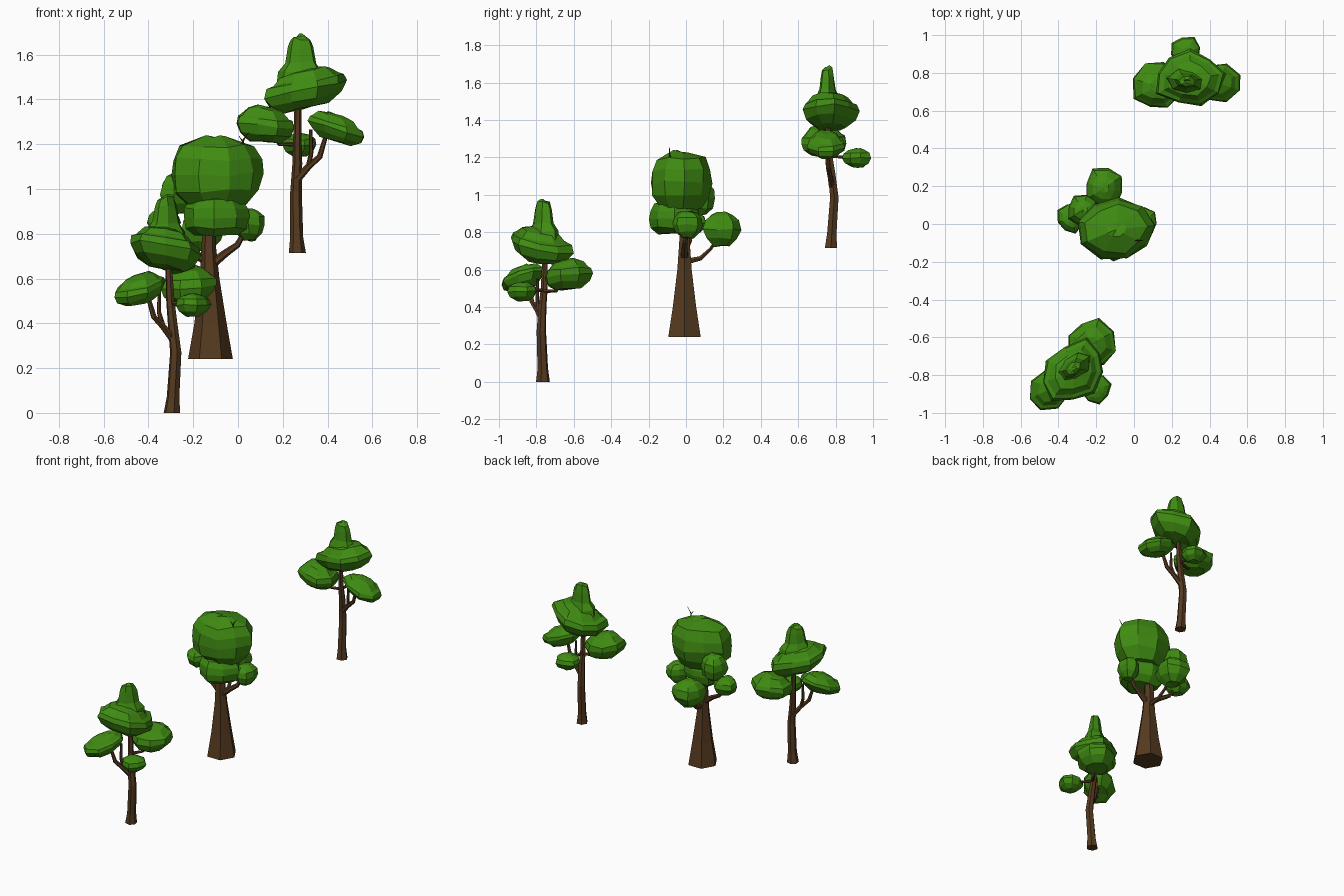
import bpy, bmesh, random
from math import cos, sin, tau, radians
from mathutils import Vector, Matrix

if "Cube" in bpy.data.objects:
    bpy.data.objects.remove(bpy.data.objects["Cube"])


def material(name, color):
    m = bpy.data.materials.new(name)
    m.diffuse_color = color
    m.use_nodes = True
    m.node_tree.nodes["Principled BSDF"].inputs["Base Color"].default_value = m.diffuse_color
    return m


LEAF = material("leaf_green", (0.05, 0.26, 0.006, 1))
BARK = material("bark_brown", (0.09, 0.042, 0.014, 1))


def loft(name, rings, mat, matrix):
    """Skin a list of equal-length point rings, close both ends."""
    bm = bmesh.new()
    rows = [[bm.verts.new(p) for p in ring] for ring in rings]
    n = len(rows[0])
    for a, b in zip(rows, rows[1:]):
        for i in range(n):
            j = (i + 1) % n
            bm.faces.new((a[i], a[j], b[j], b[i]))
    bmesh.ops.poke(bm, faces=[bm.faces.new(rows[0][::-1]), bm.faces.new(rows[-1])])
    bmesh.ops.recalc_face_normals(bm, faces=bm.faces)
    me = bpy.data.meshes.new(name)
    bm.to_mesh(me)
    bm.free()
    me.materials.append(mat)
    ob = bpy.data.objects.new(name, me)
    ob.matrix_world = matrix
    bpy.context.collection.objects.link(ob)


def limb(name, path, matrix, sides=6):
    """Tapered tube; path rows are (x, y, z, radius)."""
    pts = [Vector(p[:3]) for p in path]
    rings = []
    for k, p in enumerate(pts):
        d = pts[min(k + 1, len(pts) - 1)] - pts[max(k - 1, 0)]
        if k == 0 and p.z == 0:
            d = Vector((0, 0, 1))
        q = Vector((0, 0, 1)).rotation_difference(d.normalized())
        r = path[k][3]
        rings.append([p + q @ Vector((r * cos(tau * i / sides), r * sin(tau * i / sides), 0))
                      for i in range(sides)])
    loft(name, rings, BARK, matrix)


# foliage silhouettes: (height -1..1, width 0..1)
ROUND = [(-1, .4), (-.55, .82), (0, 1), (.5, .9), (.85, .6), (1, .25)]
BRIM = [(-1, .55), (-.6, .85), (-.1, 1), (.3, .93), (.42, .8), (.8, .6), (1, .25)]
BLOCK = [(-1, .65), (-.6, .93), (-.1, 1), (.35, .98), (.75, .78), (1, .25)]
TOWER = [(-1, 1), (-.4, .9), (0, .62), (.55, .5), (.9, .4), (1, .15)]


def clump(name, center, half, matrix, seed, shape=ROUND, tilt=0.0, sides=8):
    """Faceted leaf clump; tilt raises the +x side."""
    rnd = random.Random(seed)
    c, turn = Vector(center), rnd.random()
    lobes = [rnd.uniform(.9, 1.1) for _ in range(sides)]
    rings = []
    for h, w in shape:
        ring = []
        for i in range(sides):
            a = tau * (i + turn) / sides
            k = w * lobes[i] * rnd.uniform(.95, 1.05)
            x, y = half[0] * k * cos(a), half[1] * k * sin(a)
            z = half[2] * (h + rnd.uniform(-.07, .07)) + tilt * x
            ring.append(c + Vector((x, y, z)))
        rings.append(ring)
    loft(name, rings, LEAF, matrix)


def slender_tree(tag, matrix):
    limb(tag + "_trunk", [(0, 0, 0, .038), (-.003, .004, .07, .029), (-.006, .018, .27, .026),
                          (0, .004, .4, .022), (0, -.01, .5, .019), (.003, -.02, .7, .014)], matrix)
    limb(tag + "_right_branch", [(0, .005, .33, .018), (.05, -.005, .385, .015),
                                 (.1, -.015, .43, .013), (.13, -.025, .53, .009)], matrix)
    limb(tag + "_right_fork", [(.05, -.005, .385, .012), (.062, -.02, .45, .01),
                               (.06, -.02, .55, .007)], matrix)
    limb(tag + "_left_branch", [(0, 0, .485, .011), (-.08, -.02, .485, .009),
                                (-.13, -.04, .55, .007)], matrix)
    limb(tag + "_back_branch", [(0, .01, .49, .01), (0, .08, .485, .008),
                                (0, .13, .48, .006)], matrix)
    clump(tag + "_crown_tip", (.015, -.02, .85), (.11, .075, .12), matrix, 3, TOWER, sides=7)
    clump(tag + "_crown", (.03, -.005, .735), (.185, .15, .09), matrix, 8, BRIM, .22, 9)
    clump(tag + "_left_clump", (-.145, -.045, .575), (.125, .13, .08), matrix, 5, BRIM, -.12)
    clump(tag + "_right_clump", (.17, -.025, .56), (.135, .105, .06), matrix, 12, BRIM, -.3)
    clump(tag + "_back_clump", (.01, .14, .482), (.085, .082, .05), matrix, 7, ROUND)


def stout_tree(tag, matrix):
    limb(tag + "_trunk", [(0, 0, 0, .1), (0, 0, .16, .072), (-.004, 0, .36, .044),
                          (-.008, 0, .5, .033), (0, 0, .7, .022)], matrix)
    limb(tag + "_right_branch", [(0, 0, .42, .022), (.07, .0, .475, .017),
                                 (.12, .005, .51, .014), (.16, .01, .58, .01)], matrix)
    limb(tag + "_back_branch", [(0, 0, .4, .018), (-.01, .085, .42, .013),
                                (-.02, .14, .47, .01), (-.03, .19, .55, .008)], matrix)
    limb(tag + "_left_branch", [(0, 0, .42, .02), (-.08, .01, .48, .016),
                                (-.15, .03, .52, .013), (-.2, .03, .6, .01)], matrix)
    clump(tag + "_crown", (.03, -.02, .84), (.2, .165, .15), matrix, 21, BLOCK, 0, 9)
    clump(tag + "_middle_clump", (.02, -.05, .64), (.145, .135, .09), matrix, 22, BLOCK)
    clump(tag + "_right_clump", (.175, .015, .6), (.075, .08, .07), matrix, 23)
    clump(tag + "_back_clump", (-.035, .2, .575), (.105, .11, .09), matrix, 24)
    clump(tag + "_left_clump", (-.21, .04, .61), (.075, .08, .06), matrix, 25)
    clump(tag + "_upper_left_clump", (-.145, .085, .74), (.09, .085, .09), matrix, 26)
    # bare twig poking through the crown
    limb(tag + "_twig", [(.12, -.06, .88, .006), (.14, -.075, .95, .005), (.148, -.08, .98, .004),
                         (.172, -.08, 1.015, .001)], matrix, 4)
    limb(tag + "_twig_fork", [(.146, -.079, .97, .004), (.128, -.08, .995, .001)], matrix, 4)


slender_tree("front_tree", Matrix.Translation((-.295, -.765, 0)) @ Matrix.Rotation(radians(-135), 4, 'Z'))
stout_tree("middle_tree", Matrix.Translation((-.123, -.008, .24)))
slender_tree("back_tree", Matrix.Translation((.265, .775, .715)))
